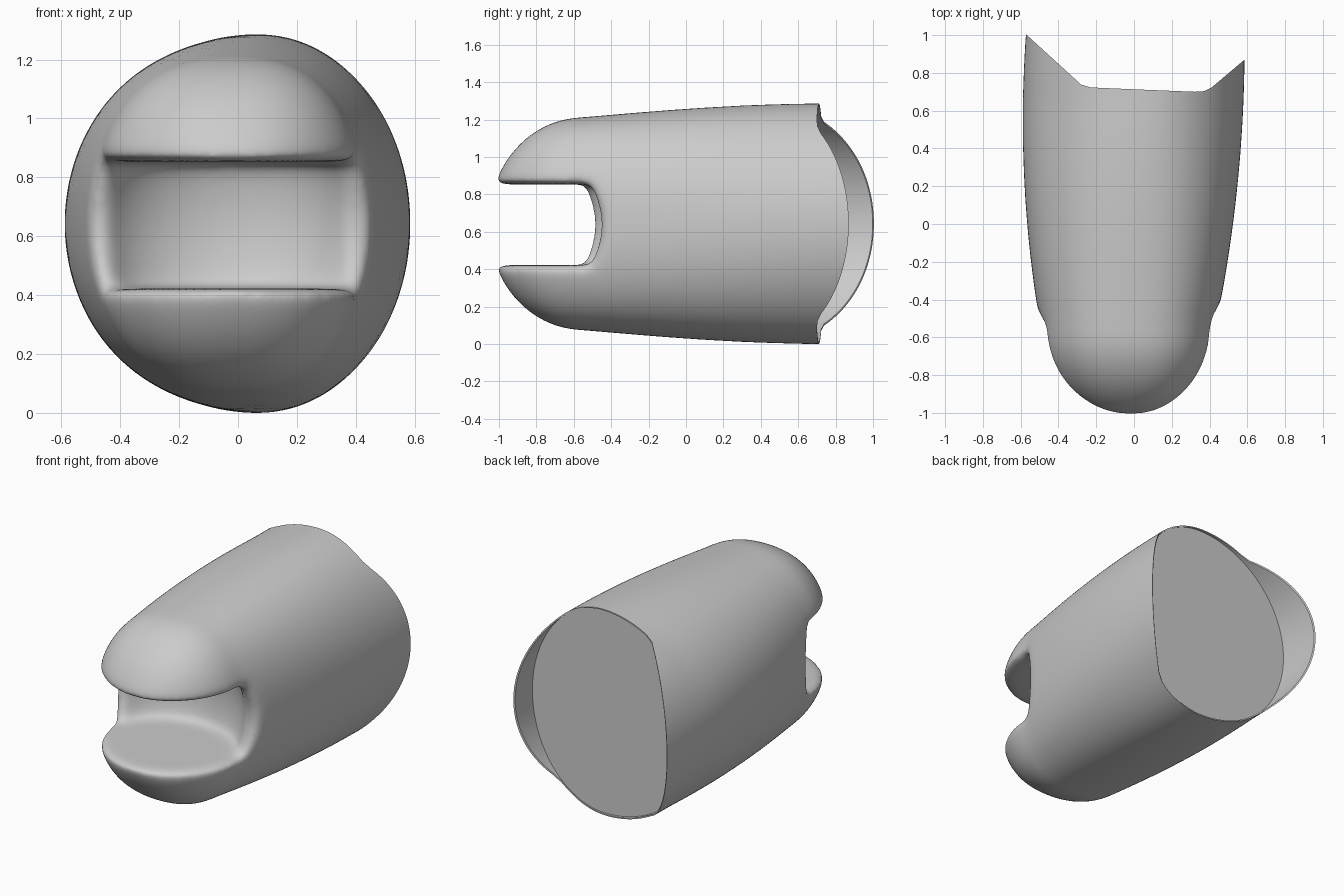
import bpy, bmesh
from math import sin, cos, pi, sqrt, radians, copysign
from mathutils import Vector

if "Cube" in bpy.data.objects:
    bpy.data.objects.remove(bpy.data.objects["Cube"])

MID = 0.643  # height of the body axis


def finish(name, bm):
    bmesh.ops.recalc_face_normals(bm, faces=bm.faces)
    me = bpy.data.meshes.new(name)
    bm.to_mesh(me)
    bm.free()
    ob = bpy.data.objects.new(name, me)
    bpy.context.collection.objects.link(ob)
    return ob


def section(y, inset=0.0, n=96):
    """Egg-shaped cross-section of the body at depth y, squarer near the nose."""
    yb = max(y, -0.55)
    u = (yb + 0.55) / 1.55
    h = 0.57 + 0.075 * sin(pi / 2 * min(u * 1.15, 1))
    left = -0.59 + 0.095 * ((yb - 0.55) / 1.1) ** 2
    right = 0.587 - 0.155 * ((0.95 - yb) / 1.5) ** 2
    xc = 0.07 * min(1, 1.3 * u)
    power = 2 / (2.4 - 0.4 * min(1, 1.3 * u))
    s = 1.0
    if y < -0.55:  # rounded nose
        s = sqrt(max(0.0004, 1 - ((y + 0.55) / 0.51) ** 2))
    pts = []
    for i in range(n):
        a = 2 * pi * i / n
        ca, sa = (copysign(abs(f) ** power, f) for f in (cos(a), sin(a)))
        w = (right - xc) if ca > 0 else (xc - left)
        pts.append((xc - 0.02 * (1 - s) + (w * s ** 1.1 - inset) * ca, y,
                    MID + (h * s - inset) * sa))
    return pts


def loft(name, ys, inset=0.0):
    bm = bmesh.new()
    rings = [[bm.verts.new(p) for p in section(y, inset)] for y in ys]
    n = len(rings[0])
    for a, b in zip(rings, rings[1:]):
        for i in range(n):
            bm.faces.new((a[i], a[(i + 1) % n], b[(i + 1) % n], b[i]))
    bm.faces.new(rings[0])
    bm.faces.new(rings[-1])
    return finish(name, bm)


def prism(name, start, along):
    """Extrude a closed outline of 3D points."""
    bm = bmesh.new()
    f = bm.faces.new([bm.verts.new(p) for p in start])
    ext = bmesh.ops.extrude_face_region(bm, geom=[f])
    vs = [v for v in ext["geom"] if isinstance(v, bmesh.types.BMVert)]
    bmesh.ops.translate(bm, verts=vs, vec=Vector(along))
    return finish(name, bm)


def apply(ob, kind, **props):
    m = ob.modifiers.new(kind, kind)
    for k, v in props.items():
        setattr(m, k, v)
    bpy.context.view_layer.objects.active = ob
    bpy.ops.object.modifier_apply(modifier=m.name)


def cut(ob, cutter):
    cutter.hide_render = True
    apply(ob, "BOOLEAN", operation="DIFFERENCE", solver="EXACT", object=cutter)
    bpy.data.objects.remove(cutter)


# Body: rounded nose, then a long widening barrel
nose = [-0.55 - 0.51 * cos(pi / 2 * i / 20) for i in range(20)]
barrel = [-0.55 + 1.75 * i / 32 for i in range(33)]
body = loft("body_shell", nose + barrel)

# Front slot, open at the sides, with a bowed rear edge
lo, hi = 0.422, 0.853
outline = [(-1, -1.4, lo)]
for i in range(13):
    t = i / 12
    outline.append((-1, -0.53 + 0.06 * sin(pi * t), lo + (hi - lo) * t))
outline.append((-1, -1.4, hi))
slot = prism("slot_cutter", outline, (2, 0, 0))
slot.rotation_euler.z = radians(2.5)
bpy.context.view_layer.update()
cut(body, slot)

# Hollow bowl behind the slot
bm = bmesh.new()
bmesh.ops.create_uvsphere(bm, u_segments=64, v_segments=48, radius=1)
bmesh.ops.scale(bm, verts=bm.verts, vec=(0.455, 0.37, 0.50))
bmesh.ops.translate(bm, verts=bm.verts, vec=(-0.025, -0.64, 0.64))
for z, d in ((lo, -1), (hi, 1)):
    bmesh.ops.bisect_plane(bm, geom=bm.verts[:] + bm.edges[:] + bm.faces[:],
                           plane_co=(0, 0, z), plane_no=(0, 0, d), clear_outer=True)
    bmesh.ops.holes_fill(bm, edges=[e for e in bm.edges if e.is_boundary])
cut(body, finish("bowl_cutter", bm))

# Round over the slot lips
apply(body, "REMESH", mode="VOXEL", voxel_size=0.0125)
apply(body, "SMOOTH", factor=0.5, iterations=100)

# Rear trim leaving two side flaps
trim = [(-0.70, 1.12), (-0.567, 1.0), (-0.32, 0.775), (-0.28, 0.738), (-0.23, 0.723),
        (0, 0.713), (0.32, 0.70), (0.37, 0.703), (0.41, 0.722), (0.585, 0.87),
        (0.80, 1.05), (0.80, 1.4), (-0.70, 1.4)]
cut(body, prism("rear_trim_cutter", [(x, y, -0.3) for x, y in trim], (0, 0, 2)))

# Shallow rear recess: thin flaps around a flat end panel
cut(body, loft("recess_cutter", [0.698, 0.75, 0.8, 0.85, 0.9, 0.95, 1.0, 1.1], 0.009))

bpy.ops.object.select_all(action="DESELECT")
body.select_set(True)
bpy.context.view_layer.objects.active = body
bpy.ops.object.shade_smooth_by_angle(angle=radians(35))
